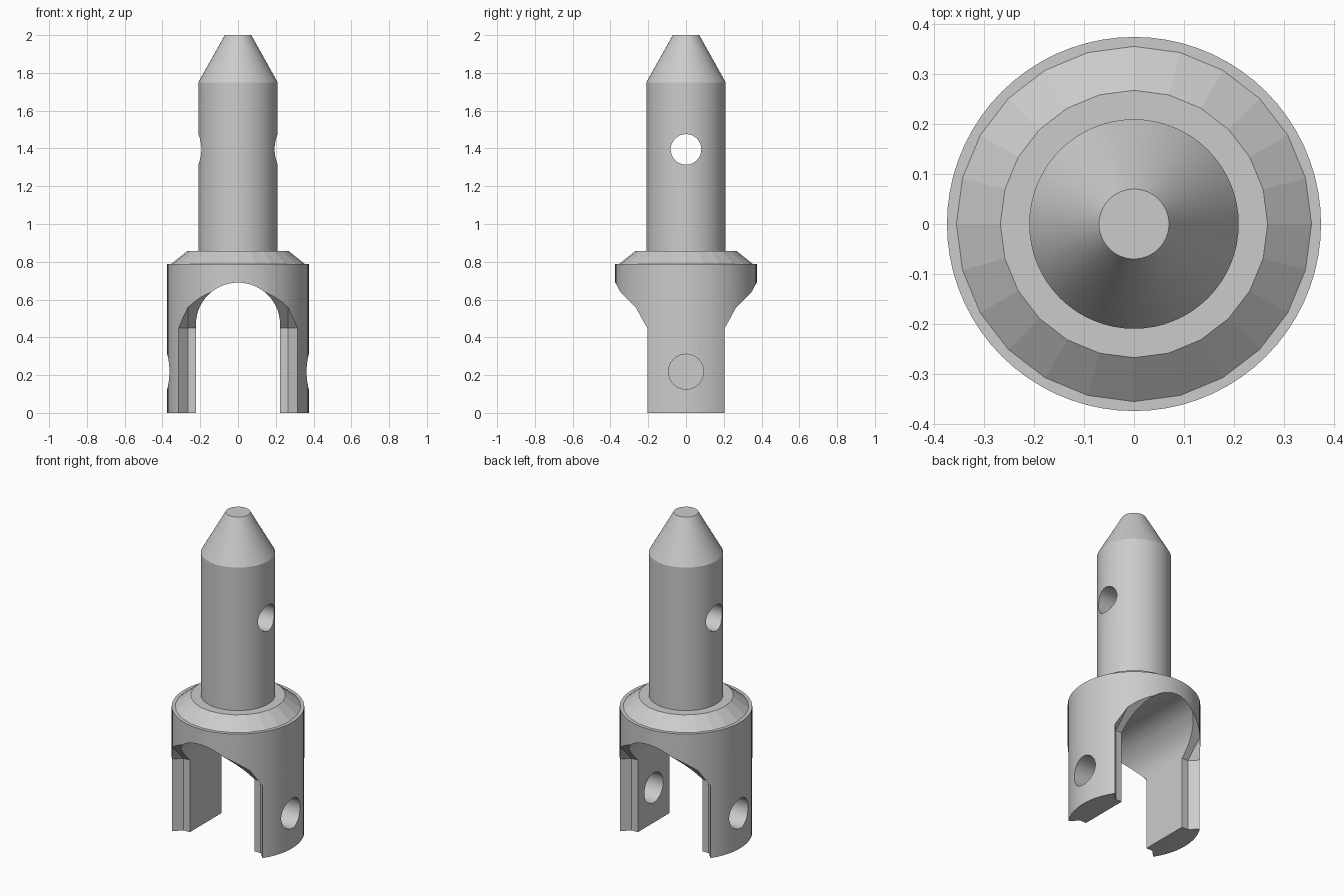
import bpy, bmesh, math
from mathutils import Vector

if "Cube" in bpy.data.objects:
    bpy.data.objects.remove(bpy.data.objects["Cube"])


def loft(name, rings):
    """Closed solid through equally sized rings of points."""
    bm = bmesh.new()
    vs = [[bm.verts.new(p) for p in r] for r in rings]
    n = len(vs[0])
    for a, b in zip(vs, vs[1:]):
        for i in range(n):
            j = (i + 1) % n
            bm.faces.new((a[i], a[j], b[j], b[i]))
    bm.faces.new(vs[0])
    bm.faces.new(vs[-1])
    bmesh.ops.recalc_face_normals(bm, faces=bm.faces[:])
    me = bpy.data.meshes.new(name)
    bm.to_mesh(me)
    bm.free()
    ob = bpy.data.objects.new(name, me)
    bpy.context.collection.objects.link(ob)
    return ob


def lathe(name, profile, n):
    """Round solid about z from (radius, z) pairs."""
    ang = [2 * math.pi * i / n for i in range(n)]
    return loft(name, [[(r * math.cos(a), r * math.sin(a), z) for a in ang] for r, z in profile])


def x_rod(name, r, z, x0, x1, n=32):
    ang = [2 * math.pi * i / n for i in range(n)]
    return loft(name, [[(x, r * math.cos(a), z + r * math.sin(a)) for a in ang] for x in (x0, x1)])


def cut(ob, cutter):
    cutter.hide_render = True
    m = ob.modifiers.new("cut", 'BOOLEAN')
    m.operation = 'DIFFERENCE'
    m.solver = 'EXACT'
    m.object = cutter
    bpy.context.view_layer.objects.active = ob
    bpy.ops.object.modifier_apply(modifier=m.name)
    bpy.data.objects.remove(cutter)


def smooth(ob, deg):
    bpy.ops.object.select_all(action='DESELECT')
    ob.select_set(True)
    bpy.context.view_layer.objects.active = ob
    bpy.ops.object.shade_smooth_by_angle(angle=math.radians(deg))


# Pin shaft with tapered tip and cross hole
shaft = lathe("pin_shaft", [(0.21, 0.80), (0.21, 1.75), (0.07, 2.0)], 64)
cut(shaft, x_rod("shaft_hole", 0.081, 1.395, -0.5, 0.5))

# Faceted sloping collar on top of the fork
lathe("collar", [(0.356, 0.787), (0.268, 0.857)], 24)

# Fork body
fork = lathe("fork_body", [(0.375, 0.0), (0.375, 0.787)], 72)

# Arched slot running front to back
w, spring = 0.223, 0.467
arch = [(-w, -0.1), (w, -0.1)]
arch += [(w * math.cos(math.pi * i / 28), spring + w * math.sin(math.pi * i / 28)) for i in range(29)]
cut(fork, loft("slot", [[(x, y, z) for x, z in arch] for y in (-0.6, 0.6)]))

# Trimmed leg ends: bevelled in plan, leaning outwards at 45 degrees above the legs
plan = [(-0.5, 0.391), (-0.266, 0.157), (0.266, 0.157), (0.5, 0.391), (0.5, 0.9), (-0.5, 0.9)]
for s in (-1, 1):
    cut(fork, loft("leg_trim", [[(x, s * (y + lean), z) for x, y in plan]
                                for z, lean in ((-0.1, 0), (0.45, 0), (0.8, 0.35))]))

# Cross pin holes: open through the right leg, blind in the left leg
for x0, x1 in ((0.1, 0.6), (-0.6, -0.228)):
    cut(fork, x_rod("leg_hole", 0.093, 0.218, x0, x1))

smooth(shaft, 12)
smooth(fork, 12)
